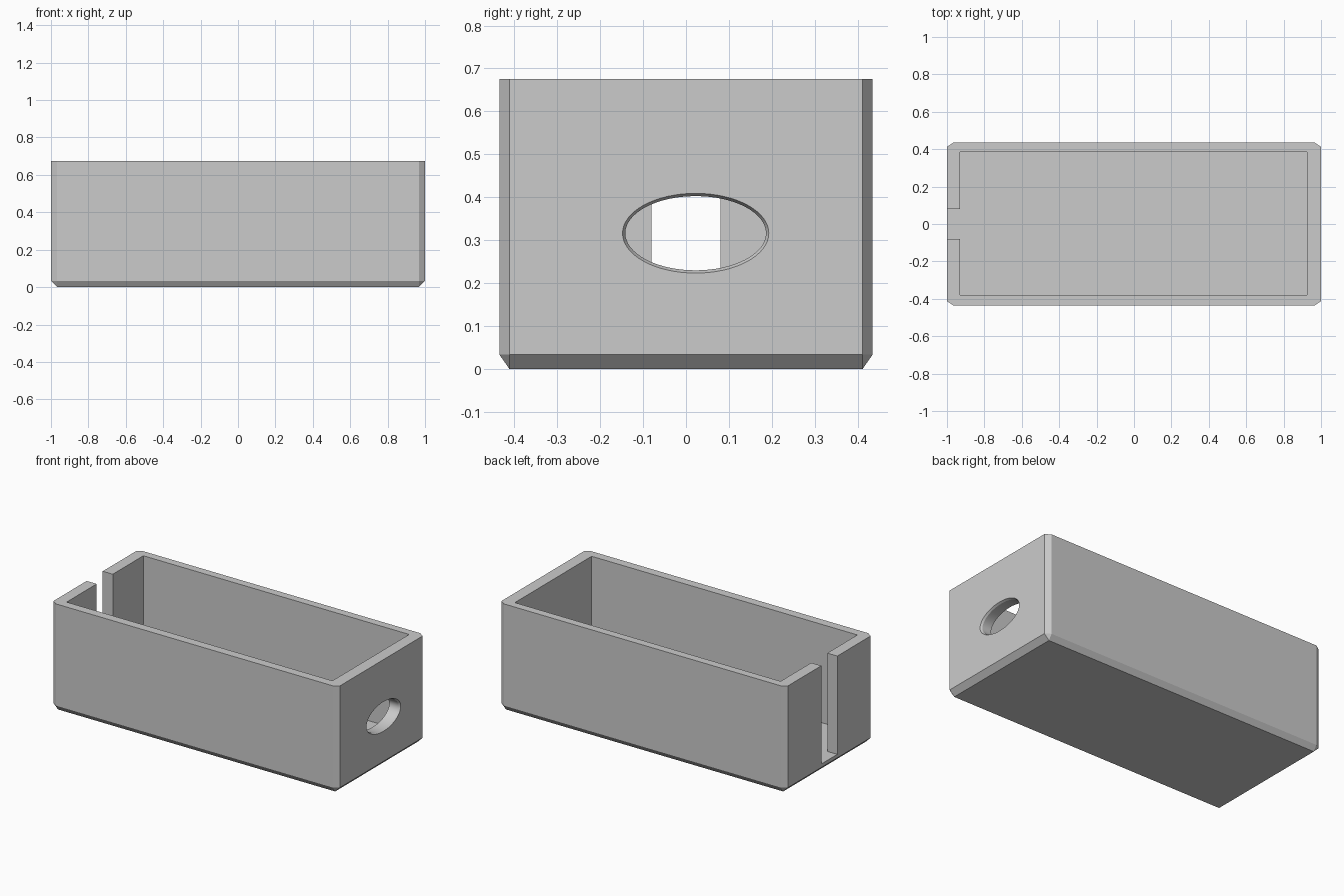
import bpy
import bmesh
from math import cos, sin, tau

if "Cube" in bpy.data.objects:
    bpy.data.objects.remove(bpy.data.objects["Cube"])

HX, HY, TOP = 1.0, 0.435, 0.675      # outer half sizes and height
CX, CY, CZ = 0.033, 0.023, 0.033     # chamfer along each axis
FLOOR = 0.055
SIGNS = [(a, b) for a in (-1, 1) for b in (-1, 1)]

grey = bpy.data.materials.new("plain grey")
grey.use_nodes = True
grey.diffuse_color = (0.6, 0.6, 0.6, 1)
grey.node_tree.nodes["Principled BSDF"].inputs["Base Color"].default_value = (0.6, 0.6, 0.6, 1)


def make_object(name, bm):
    bmesh.ops.recalc_face_normals(bm, faces=bm.faces)
    mesh = bpy.data.meshes.new(name)
    bm.to_mesh(mesh)
    bm.free()
    mesh.materials.append(grey)
    obj = bpy.data.objects.new(name, mesh)
    bpy.context.collection.objects.link(obj)
    return obj


def loft(name, rings):
    """Closed solid through rings of equal point count."""
    bm = bmesh.new()
    loops = [[bm.verts.new(p) for p in ring] for ring in rings]
    n = len(loops[0])
    for low, high in zip(loops, loops[1:]):
        for i in range(n):
            j = (i + 1) % n
            bm.faces.new((low[i], low[j], high[j], high[i]))
    bm.faces.new(loops[0])
    bm.faces.new(loops[-1])
    return make_object(name, bm)


def cut(target, cutter):
    mod = target.modifiers.new("cut", 'BOOLEAN')
    mod.operation = 'DIFFERENCE'
    mod.solver = 'EXACT'
    mod.object = cutter
    bpy.context.view_layer.objects.active = target
    bpy.ops.object.modifier_apply(modifier=mod.name)
    bpy.data.objects.remove(cutter)


# Chamfered outer block
bm = bmesh.new()
for a, b in SIGNS:
    bm.verts.new((a * (HX - CX), b * (HY - CY), 0))
    for z in (CZ, TOP):
        bm.verts.new((a * HX, b * (HY - CY), z))
        bm.verts.new((a * (HX - CX), b * HY, z))
bmesh.ops.convex_hull(bm, input=bm.verts)
bmesh.ops.dissolve_limit(bm, angle_limit=0.01, verts=bm.verts, edges=bm.edges)
box = make_object("open_box", bm)

# Cavity together with the end slot, level with the floor
plan = [(0.925, -0.38), (0.925, 0.385), (-0.93, 0.385), (-0.93, 0.08),
        (-1.2, 0.08), (-1.2, -0.08), (-0.93, -0.08), (-0.93, -0.38)]
cut(box, loft("cavity_cutter", [[(x, y, z) for x, y in plan] for z in (FLOOR, 1.0)]))


# Oval hole with a chamfered outer rim
def oval(x, grow, sides=64):
    return [(x, 0.0225 + (0.164 + grow) * cos(tau * i / sides),
             0.316 + (0.0865 + grow) * sin(tau * i / sides)) for i in range(sides)]


cut(box, loft("hole_cutter", [oval(0.8, 0), oval(0.988, 0), oval(1.012, 0.013)]))

# Flat faces with crisp edges
for poly in box.data.polygons:
    poly.use_smooth = False
    poly.material_index = 0
bpy.ops.object.select_all(action='DESELECT')
box.select_set(True)
bpy.context.view_layer.objects.active = box
bpy.ops.object.shade_smooth_by_angle(angle=0.35)
